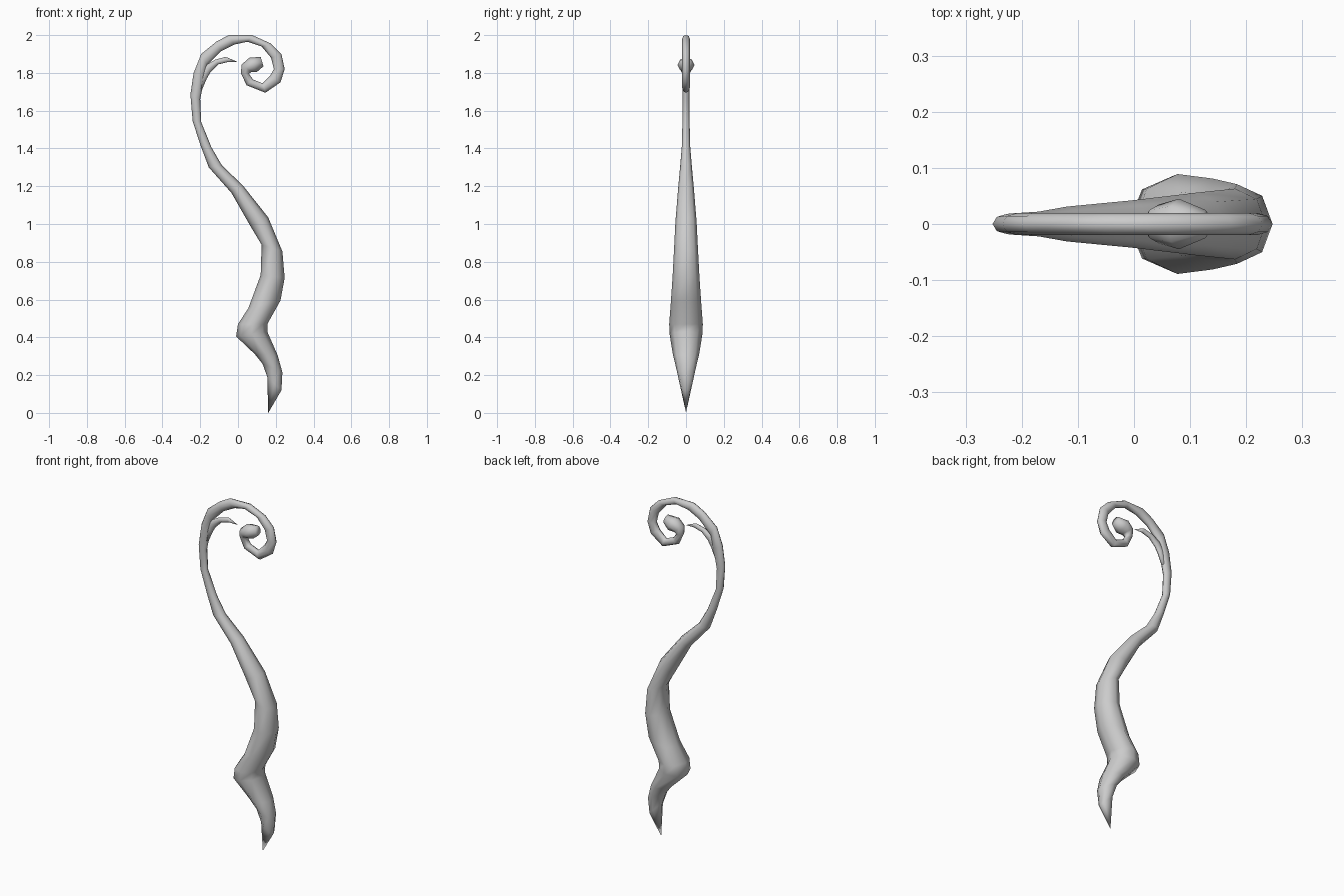
import bpy, bmesh, math
from mathutils import Vector

# Remove the default cube only
cube = bpy.data.objects.get("Cube")
if cube:
    bpy.data.objects.remove(cube, do_unlink=True)

# Single flat grey
GREY = (0.6, 0.6, 0.6, 1.0)
grey = bpy.data.materials.new("plain_grey")
grey.use_nodes = True
grey.diffuse_color = GREY
shader = next(n for n in grey.node_tree.nodes if n.type == 'BSDF_PRINCIPLED')
shader.inputs["Base Color"].default_value = GREY
shader.inputs["Roughness"].default_value = 0.6

SIDES = 8


def add_ring(bm, ax, az, bx, bz, depth):
    """Oval ring spanning edge point a to edge point b, bulging along y."""
    a, b = Vector((ax, 0, az)), Vector((bx, 0, bz))
    middle, half = (a + b) / 2, (b - a) / 2
    ring = []
    for i in range(SIDES):
        angle = math.tau * i / SIDES
        spot = middle + half * math.cos(angle)
        spot.y = depth * math.sin(angle)
        ring.append(bm.verts.new(spot))
    return ring


def loft(name, sections):
    """Skin a chain of rings into one closed, smooth shaded tube."""
    bm = bmesh.new()
    rings = [add_ring(bm, *section) for section in sections]
    for low, high in zip(rings, rings[1:]):
        for i in range(SIDES):
            j = (i + 1) % SIDES
            bm.faces.new((low[i], low[j], high[j], high[i]))
    bm.faces.new(rings[0])
    bm.faces.new(rings[-1])
    # Pointed ends collapse to a single vertex
    bmesh.ops.remove_doubles(bm, verts=bm.verts[:], dist=0.002)
    bmesh.ops.recalc_face_normals(bm, faces=bm.faces[:])
    for face in bm.faces:
        face.smooth = True
    mesh = bpy.data.meshes.new(name)
    bm.to_mesh(mesh)
    bm.free()
    mesh.materials.append(grey)
    part = bpy.data.objects.new(name, mesh)
    bpy.context.collection.objects.link(part)
    return part


# Each section: left edge x, z, right edge x, z, half depth
# Lower blade, knee and slender stem
stem = [
    (.16, 0, .161, 0, .001),
    (.155, .19, .23, .12, .034),
    (.13, .26, .235, .215, .052),
    (.09, .31, .21, .305, .069),
    (-.01, .405, .155, .43, .087),
    (0, .47, .155, .47, .089),
    (.055, .555, .225, .595, .081),
    (.12, .73, .247, .715, .071),
    (.125, .89, .235, .855, .063),
    (.065, .99, .16, 1.035, .056),
    (-.035, 1.165, .025, 1.205, .042),
    (-.155, 1.3, -.085, 1.31, .031),
    (-.2, 1.42, -.14, 1.405, .022),
    (-.24, 1.545, -.195, 1.54, .019),
    (-.252, 1.685, -.2, 1.66, .018),
]

# Spiral head, given as outer and inner edges
curl = [
    (-.235, 1.8, -.178, 1.77),
    (-.195, 1.9, -.165, 1.84),
    (-.115, 1.965, -.09, 1.915),
    (-.05, 2, -.02, 1.95),
    (.075, 2, .05, 1.965),
    (.175, 1.955, .125, 1.94),
    (.23, 1.9, .175, 1.88),
    (.247, 1.82, .19, 1.82),
    (.225, 1.75, .17, 1.785),
    (.145, 1.695, .13, 1.745),
    (.045, 1.735, .08, 1.765),
    (.015, 1.8, .058, 1.795),
]

# Thick knob closing the spiral
knob = [
    (.02, 1.845, .07, 1.805, .035),
    (.06, 1.88, .1, 1.805, .045),
    (.12, 1.885, .135, 1.835, .025),
]

loft("curled_staff", stem + [edge + (.02,) for edge in curl] + knob)

# Small leaf-like side shoot inside the curl
shoot = [
    (-.235, 1.72, -.195, 1.7, .014),
    (-.19, 1.82, -.165, 1.77, .014),
    (-.165, 1.845, -.145, 1.805, .014),
    (-.12, 1.87, -.105, 1.845, .013),
    (-.065, 1.885, -.055, 1.857, .01),
    (0, 1.857, .001, 1.856, .001),
]
loft("side_shoot", shoot)
